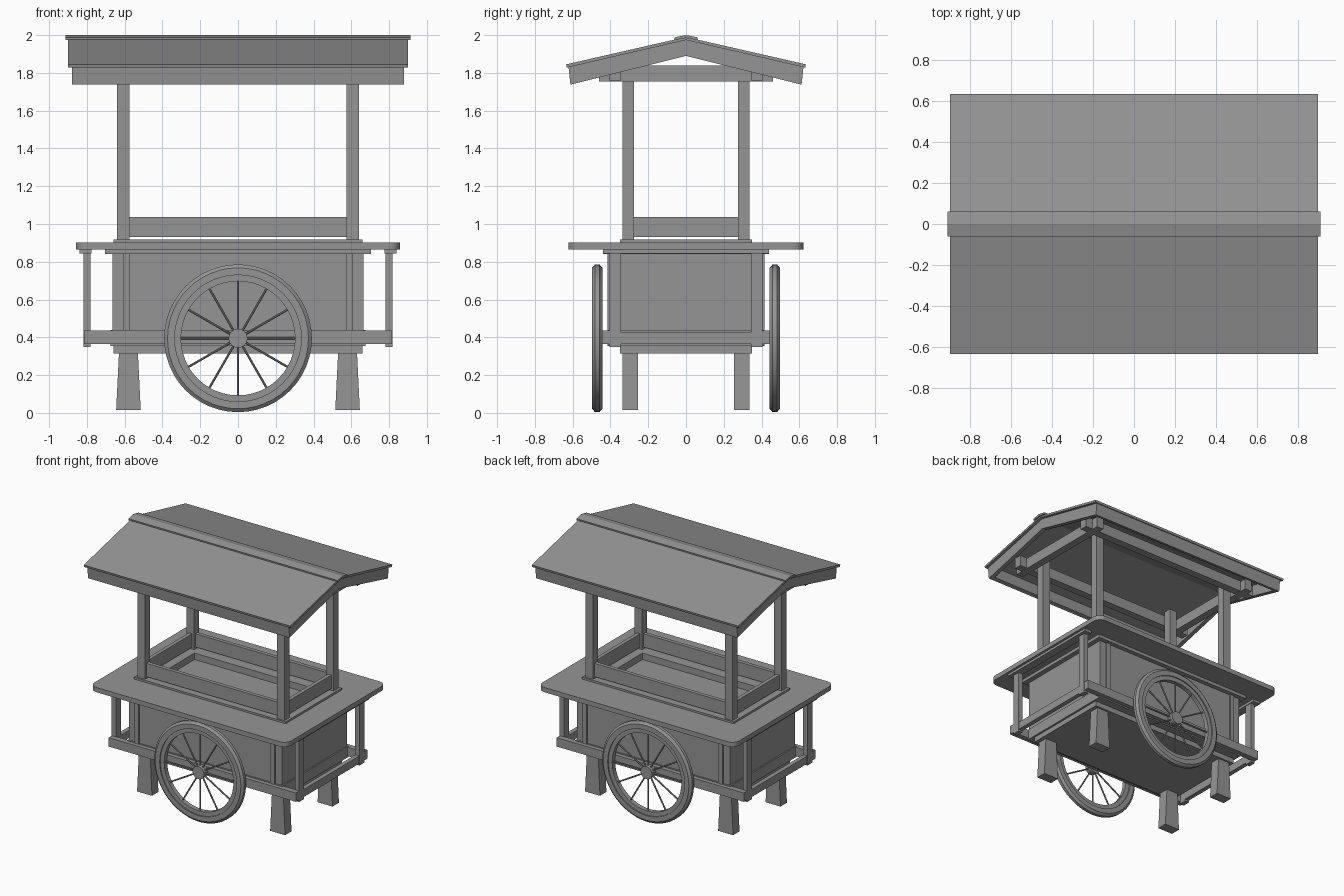
import bpy, bmesh, math
from mathutils import Matrix

if "Cube" in bpy.data.objects:
    bpy.data.objects.remove(bpy.data.objects["Cube"])

SIGNS = (-1, 1)
GREY = bpy.data.materials.new("dark_grey")
GREY.diffuse_color = (.3, .3, .3, 1)
GREY.use_nodes = True
GREY.node_tree.nodes["Principled BSDF"].inputs["Base Color"].default_value = GREY.diffuse_color


def finish(name, bm):
    bmesh.ops.recalc_face_normals(bm, faces=bm.faces)
    me = bpy.data.meshes.new(name)
    bm.to_mesh(me)
    bm.free()
    me.materials.append(GREY)
    ob = bpy.data.objects.new(name, me)
    bpy.context.collection.objects.link(ob)
    return ob


def box(name, x0, x1, y0, y1, z0, z1):
    bm = bmesh.new()
    m = Matrix.Translation(((x0 + x1) / 2, (y0 + y1) / 2, (z0 + z1) / 2))
    m = m @ Matrix.Diagonal((abs(x1 - x0), abs(y1 - y0), z1 - z0, 1))
    bmesh.ops.create_cube(bm, size=1, matrix=m)
    return finish(name, bm)


def prism(name, pts, a, b, place):
    """Extrude a 2D outline from a to b; place(u, v, t) gives the 3D point."""
    bm = bmesh.new()
    lo = [bm.verts.new(place(u, v, a)) for u, v in pts]
    hi = [bm.verts.new(place(u, v, b)) for u, v in pts]
    bm.faces.new(lo)
    bm.faces.new(hi)
    n = len(pts)
    for i in range(n):
        j = (i + 1) % n
        bm.faces.new((lo[i], lo[j], hi[j], hi[i]))
    return finish(name, bm)


def along_x(u, v, t): return (t, u, v)
def along_y(u, v, t): return (u, t, v)
def along_z(u, v, t): return (u, v, t)


def smooth(ob):
    bpy.ops.object.select_all(action='DESELECT')
    ob.select_set(True)
    bpy.context.view_layer.objects.active = ob
    bpy.ops.object.shade_smooth_by_angle(angle=math.radians(25))


def ring(name, profile, y, z, seg=48):
    """Lathe a closed (radius, y) profile about a y-parallel axis."""
    bm = bmesh.new()
    rows = []
    for i in range(seg):
        a = 2 * math.pi * i / seg
        rows.append([bm.verts.new((r * math.cos(a), y + w, z + r * math.sin(a))) for r, w in profile])
    n = len(profile)
    for i in range(seg):
        p, q = rows[i], rows[(i + 1) % seg]
        for k in range(n):
            m = (k + 1) % n
            bm.faces.new((p[k], p[m], q[m], q[k]))
    ob = finish(name, bm)
    smooth(ob)


def rod(name, r, length, matrix, seg=12):
    bm = bmesh.new()
    bmesh.ops.create_cone(bm, cap_ends=True, segments=seg, radius1=r, radius2=r, depth=length, matrix=matrix)
    ob = finish(name, bm)
    smooth(ob)


# Body
box("body", -.665, .665, -.405, .405, .355, .845)
box("base", -.66, .66, -.35, .35, .315, .36)
box("bottom_trim", -.675, .675, -.412, .412, .355, .44)
box("top_trim", -.705, .705, -.44, .44, .84, .866)
for sx in SIGNS:
    for sy in SIGNS:
        box("side_batten", sx * .575, sx * .61, sy * .39, sy * .415, .355, .845)
        # Tapered leg
        lo, hi = sorted((sy * .255, sy * .335))
        prism("leg", [(sx * .53, .32), (sx * .63, .32), (sx * .645, .015), (sx * .515, .015)], lo, hi, along_y)

# Countertop with rounded corners and a sunken tray
R, outline = .06, []
for k, (cx, cy) in enumerate(((1, 1), (-1, 1), (-1, -1), (1, -1))):
    for i in range(7):
        a = math.pi / 2 * (k + i / 6)
        outline.append((cx * (.858 - R) + R * math.cos(a), cy * (.622 - R) + R * math.sin(a)))
counter = prism("countertop", outline, .865, .902, along_z)
cutter = box("tray_cutter", -.54, .54, -.23, .23, .8, 1.0)
cutter.hide_render = True
cutter.hide_viewport = True
mod = counter.modifiers.new("tray", 'BOOLEAN')
mod.operation = 'DIFFERENCE'
mod.solver = 'EXACT'
mod.object = cutter
for s in SIGNS:
    box("tray_rim_long", -.66, .66, s * .23, s * .35, .9, .917)
    box("tray_rim_short", s * .54, s * .66, -.23, .23, .9, .917)

# End frames and side rails
for s in SIGNS:
    box("side_rail", -.815, .815, s * .4, s * .445, .365, .435)
    box("end_rail", s * .78, s * .815, -.4, .4, .365, .425)
    box("end_top_rail", s * .775, s * .84, -.44, .44, .845, .866)
    for t in SIGNS:
        box("end_post", s * .78, s * .817, t * .345, t * .405, .35, .85)

# Canopy posts, display rails and beams
for s in SIGNS:
    for t in SIGNS:
        box("canopy_post", s * .575, s * .64, t * .275, t * .337, .915, 1.87)
    box("long_display_rail", -.577, .577, s * .29, s * .32, .932, 1.037)
    box("short_display_rail", s * .592, s * .622, -.277, .277, .932, 1.037)
    box("tie_beam", s * .68, s * .74, -.46, .46, 1.755, 1.84)
    box("long_beam", -.8, .8, s * .345, s * .405, 1.76, 1.845)

# Roof
prism("roof", [(0, 1.99), (.635, 1.845), (.631, 1.828), (0, 1.974), (-.631, 1.828), (-.635, 1.845)],
      -.9, .9, along_x)
prism("ridge_cap", [(-.06, 1.974), (-.062, 1.988), (0, 2), (.062, 1.988), (.06, 1.974), (0, 1.985)],
      -.912, .912, along_x)
for s in SIGNS:
    lo, hi = sorted((s * .845, s * .878))
    prism("gable_board", [(0, 1.977), (.622, 1.833), (.612, 1.738), (0, 1.89), (-.612, 1.738), (-.622, 1.833)],
          lo, hi, along_x)
    prism("eave_board", [(s * .622, 1.833), (s * .612, 1.738), (s * .582, 1.746), (s * .592, 1.84)],
          -.85, .85, along_x)

# Wheels
ZC = .395
turn = Matrix.Rotation(math.pi / 2, 4, 'X')
for s in SIGNS:
    y = s * .47
    ring("tyre", [(.335, -.027), (.373, -.027), (.391, -.012),
                  (.391, .012), (.373, .027), (.335, .027)], y, ZC)
    ring("wheel_rim", [(.302, -.018), (.337, -.018), (.337, .018), (.302, .018)], y, ZC)
    rod("hub", .05, .05, Matrix.Translation((0, y, ZC)) @ turn, 24)
    for i in range(12):
        m = Matrix.Translation((0, y, ZC)) @ Matrix.Rotation(i * math.pi / 6, 4, 'Y')
        rod("spoke", .006, .275, m @ Matrix.Translation((0, 0, .1725)), 8)
rod("axle", .025, .94, Matrix.Translation((0, 0, ZC)) @ turn, 16)
